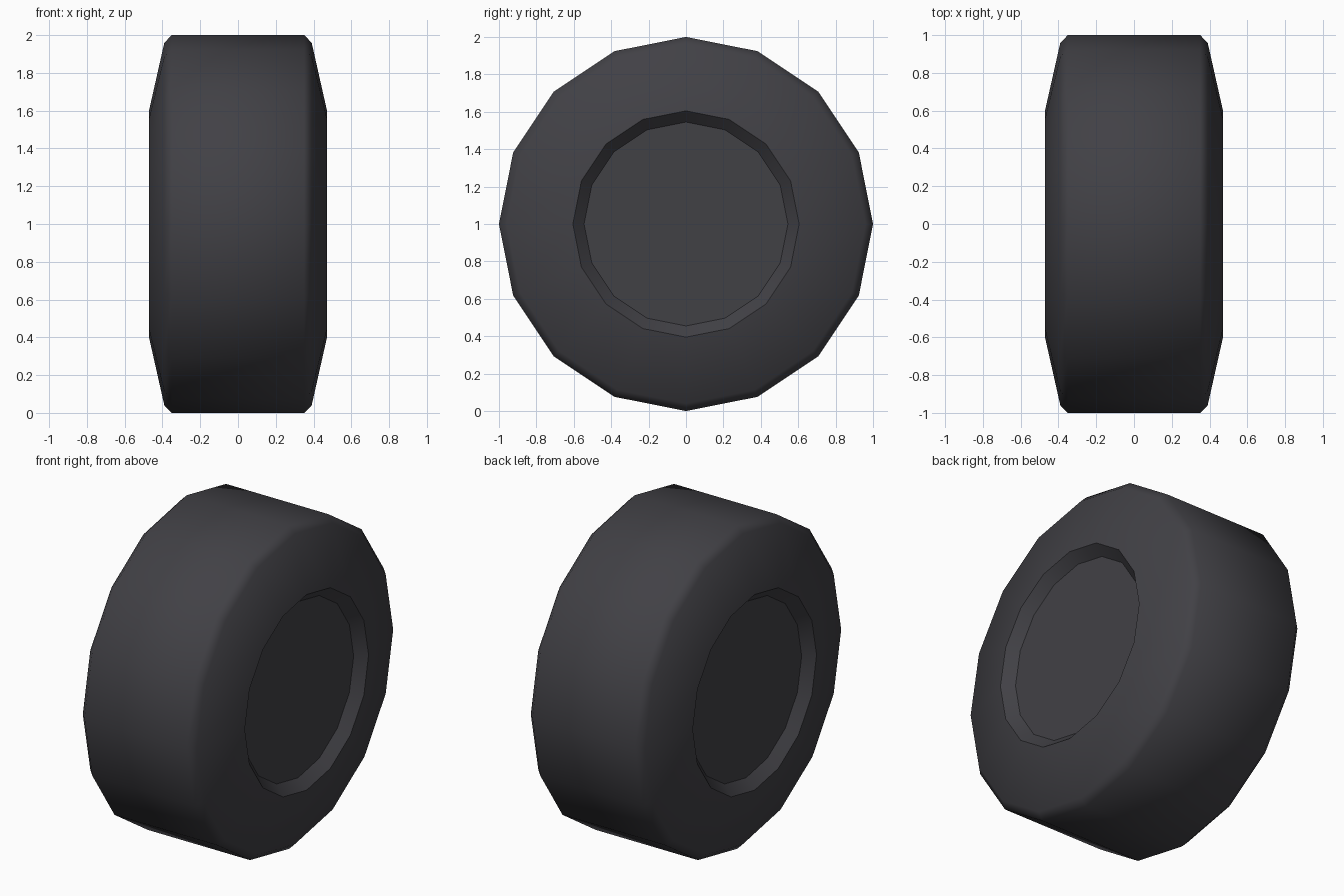
import bpy, bmesh, math

if "Cube" in bpy.data.objects:
    bpy.data.objects.remove(bpy.data.objects["Cube"])

SIDES = 16
# half profile: (x, radius) from tread edge to the recessed hub
HALF = [(0.35, 1.0), (0.39, 0.96), (0.47, 0.605), (0.41, 0.545)]
SHARP = (0.605, 0.545)  # radii of the crisp rim edges
profile = [(-x, r) for x, r in reversed(HALF)] + HALF

rubber = bpy.data.materials.new("dark_rubber")
rubber.diffuse_color = (0.053, 0.052, 0.060, 1)
rubber.use_nodes = True
rubber.node_tree.nodes["Principled BSDF"].inputs["Base Color"].default_value = rubber.diffuse_color

# wheel: rings around the x axis, bridged, with flat hub caps
bm = bmesh.new()
rings = []
for x, r in profile:
    ring = []
    for i in range(SIDES):
        a = 2 * math.pi * i / SIDES
        ring.append(bm.verts.new((x, r * math.sin(a), 1 + r * math.cos(a))))
    rings.append(ring)
for a, b in zip(rings, rings[1:]):
    for i in range(SIDES):
        j = (i + 1) % SIDES
        bm.faces.new((a[i], a[j], b[j], b[i]))
bm.faces.new(rings[0])
bm.faces.new(rings[-1])
bmesh.ops.recalc_face_normals(bm, faces=bm.faces)

# smooth everywhere except the rim and hub edges
for f in bm.faces:
    f.smooth = True
for ring, (x, r) in zip(rings, profile):
    if r in SHARP:
        for i in range(SIDES):
            bm.edges.get((ring[i], ring[(i + 1) % SIDES])).smooth = False

mesh = bpy.data.meshes.new("wheel")
bm.to_mesh(mesh)
bm.free()
mesh.materials.append(rubber)
bpy.context.collection.objects.link(bpy.data.objects.new("wheel", mesh))
